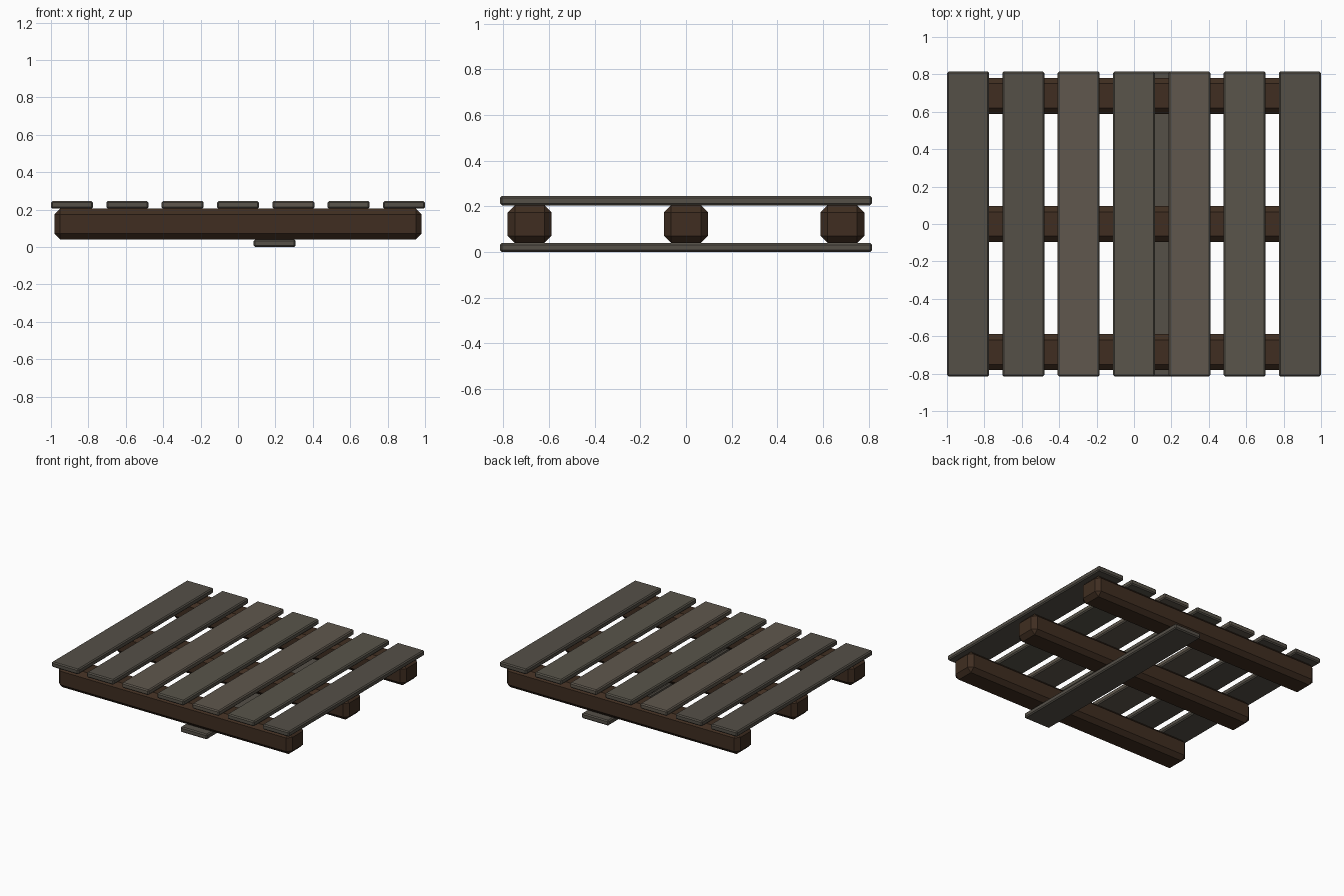
import bpy

if "Cube" in bpy.data.objects:
    bpy.data.objects.remove(bpy.data.objects["Cube"])


def material(name, rgb):
    m = bpy.data.materials.new(name)
    m.diffuse_color = (*rgb, 1)
    m.use_nodes = True
    m.node_tree.nodes["Principled BSDF"].inputs["Base Color"].default_value = m.diffuse_color
    return m


def beam(name, centre, size, chamfer, mat):
    """Box with a single flat chamfer on every edge."""
    bpy.ops.mesh.primitive_cube_add(size=1, location=centre)
    ob = bpy.context.object
    ob.name = name
    ob.scale = size
    bpy.ops.object.transform_apply(location=False, rotation=False, scale=True)
    bev = ob.modifiers.new("chamfer", 'BEVEL')
    bev.width = chamfer
    bev.segments = 1
    bev.limit_method = 'NONE'
    ob.data.materials.append(mat)
    return ob


dark_wood = material("dark_wood", (0.050, 0.027, 0.015))
grey_wood = material("grey_wood", (0.090, 0.080, 0.064))
olive_wood = material("olive_wood", (0.100, 0.091, 0.070))
warm_wood = material("warm_wood", (0.115, 0.097, 0.075))

PLANK = (0.225, 1.63, 0.04)

# Deck planks
tints = [grey_wood, grey_wood, warm_wood, olive_wood, warm_wood, olive_wood, grey_wood]
for i, tint in enumerate(tints):
    x = (i - 3) * 0.2958
    beam(f"deck_plank_{i + 1}", (x, 0, 0.225), PLANK, 0.008, tint)

# Chunky stringers under the deck
for name, y in (("front", -0.685), ("middle", 0), ("back", 0.685)):
    beam(f"{name}_stringer", (0, y, 0.1225), (1.964, 0.192, 0.165), 0.031, dark_wood)

# Single off-centre bottom board
beam("bottom_board", (0.196, 0, 0.02), PLANK, 0.008, grey_wood)
